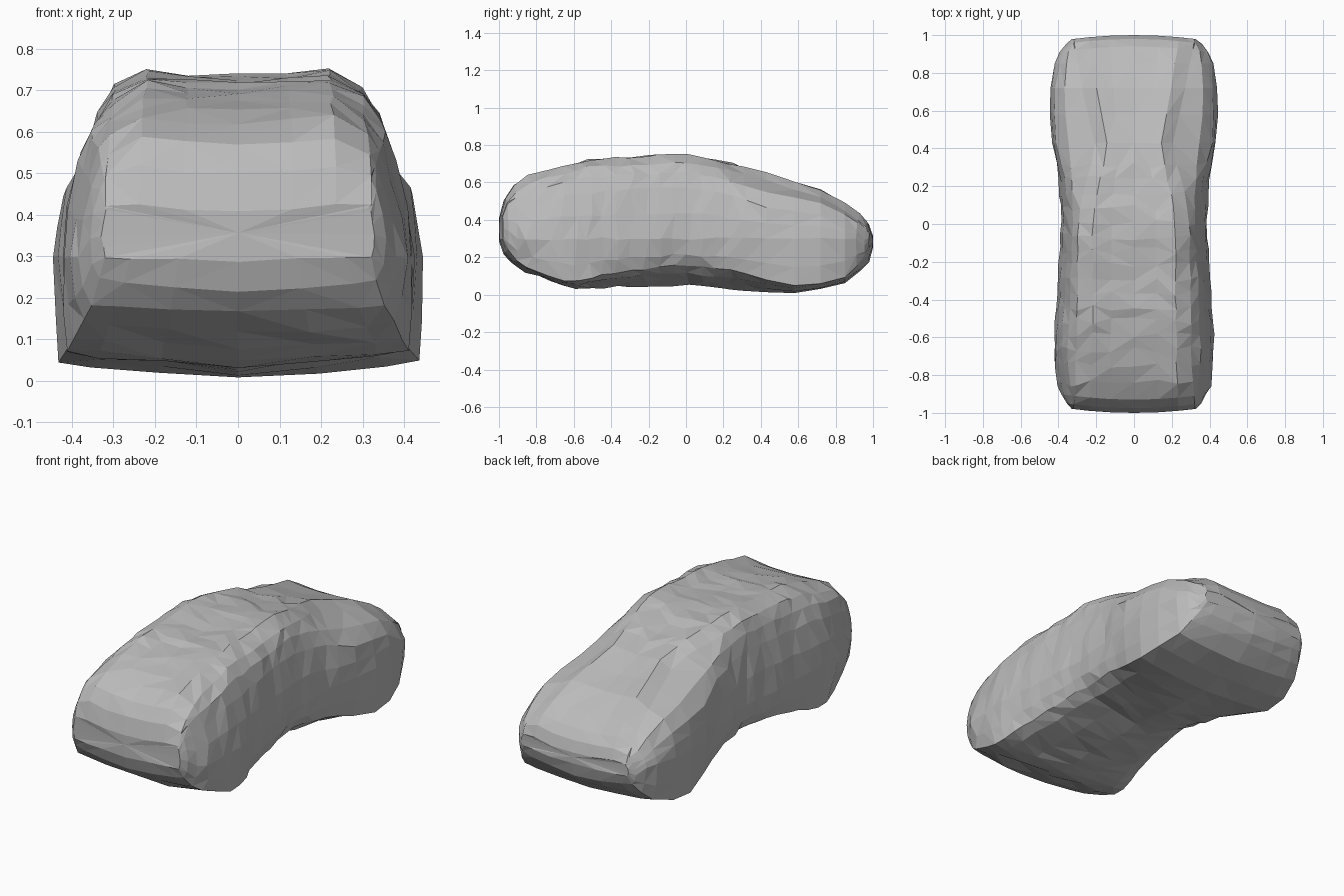
import bpy
import bmesh
import random

random.seed(4)
if "Cube" in bpy.data.objects:
    bpy.data.objects.remove(bpy.data.objects["Cube"])

# Single stone-grey material
grey = bpy.data.materials.new("stone_grey")
grey.use_nodes = True
colour = (0.5, 0.5, 0.5, 1)
grey.diffuse_color = colour
grey.node_tree.nodes["Principled BSDF"].inputs["Base Color"].default_value = colour


def lerp(a, b, t):
    return a + (b - a) * t


def curve(keys, y):
    """Piecewise value along the length of the body."""
    for (y0, v0), (y1, v1) in zip(keys, keys[1:]):
        if y <= y1:
            return lerp(v0, v1, max(0, (y - y0) / (y1 - y0)))
    return keys[-1][1]


# Outline curves along the length: (y, value)
roof = [(-1, .43), (-.975, .52), (-.93, .59), (-.84, .64), (-.52, .725), (-.06, .755),
        (.1, .74), (.4, .665), (.72, .565), (.93, .45), (.98, .39), (1, .33)]
belly = [(-1, .29), (-.97, .2), (-.88, .13), (-.62, .035), (0, .05),
         (.57, .005), (.84, .05), (.975, .16), (1, .25)]
roof_width = [(-1, .29), (-.85, .28), (-.5, .27), (0, .265), (.15, .24), (.4, .17), (.7, .24), (1, .29)]
shoulder_width = [(-1, .32), (-.94, .35), (-.65, .385), (0, .345), (.2, .36), (.45, .42), (.7, .42), (.94, .375), (1, .32)]
shoulder_height = [(-1, .41), (-.975, .46), (-.6, .54), (0, .58), (.2, .54), (.4, .47), (.75, .42), (1, .315)]
side_width = [(-1, .33), (-.96, .375), (-.85, .405), (-.63, .425), (0, .385),
              (.2, .395), (.45, .435), (.65, .45), (.9, .415), (.97, .375), (1, .33)]
foot_width = [(-1, .32), (-.95, .35), (-.63, .42), (-.3, .365), (0, .335), (.3, .38), (.55, .435), (.72, .43), (.95, .365), (1, .32)]
foot_height = [(-1, .3), (-.95, .19), (-.63, .06), (-.3, .13), (0, .16), (.3, .12), (.55, .045), (.8, .065), (.96, .165), (1, .26)]


def section(y):
    """Closed cross-section: roof, shoulders, sides, feet and belly."""
    zt, zb = curve(roof, y), curve(belly, y)
    wt, ws = curve(roof_width, y), curve(shoulder_width, y)
    zs, wm = curve(shoulder_height, y), curve(side_width, y)
    wl, zl = curve(foot_width, y), curve(foot_height, y)
    zm = lerp(zs, zl, .55) if abs(y) > .95 else .3
    drop = min(.045, (zt - zs) * .4)
    half = [(wt * .45, zt - .014), (wt * .82, zt - .003), (wt + .03, zt - drop),
            (lerp(wt, ws, .72), lerp(zt, zs, .55)), (ws, zs),
            (lerp(ws, wm, .65), lerp(zs, zm, .5)), (wm, zm),
            (lerp(wm, wl, .4), lerp(zm, zl, .6)), (wl, zl),
            (wl * .82, lerp(zl, zb, .4)), (wl * .45, lerp(zl, zb, .7))]
    right = [(-x, z) for x, z in reversed(half)]
    return [(0, zt - .018)] + half + [(0, zb)] + right


# Stations are close together in the worn middle and sparse at the back
stations = [-1, -.975, -.93, -.84]
stations += [-.74 + .075 * i for i in range(15)]
stations += [.43, .58, .72, .85, .94, .98, 1]

bm = bmesh.new()
rings = []
for y in stations:
    inside = -.9 < y < .4
    rough = .007 if inside else .004
    ring = []
    for x, z in section(y):
        # The ends bow outward in plan
        dy = random.uniform(-.02, .02) if inside else 0
        if abs(y) > .92:
            dy = -.2 * x * x * (1 if y > 0 else -1)
        ring.append(bm.verts.new((x + random.uniform(-rough, rough) * .7, y + dy,
                                  max(0, z + random.uniform(-rough, rough)))))
    rings.append(ring)

# Skin between neighbouring sections, split into irregular triangles
for a, b in zip(rings, rings[1:]):
    n = len(a)
    for i in range(n):
        j = (i + 1) % n
        if random.random() < .5:
            corners = ((a[i], a[j], b[j]), (a[i], b[j], b[i]))
        else:
            corners = ((a[i], a[j], b[i]), (a[j], b[j], b[i]))
        for tri in corners:
            bm.faces.new(tri)

# Blunt ends
caps = [bm.faces.new(rings[0]), bm.faces.new(rings[-1])]
for centre, y in zip(bmesh.ops.poke(bm, faces=caps)["verts"], (-1, 1)):
    centre.co.y = y
bmesh.ops.recalc_face_normals(bm, faces=bm.faces)

mesh = bpy.data.meshes.new("boulder")
bm.to_mesh(mesh)
bm.free()
mesh.materials.append(grey)
boulder = bpy.data.objects.new("boulder", mesh)
bpy.context.collection.objects.link(boulder)
